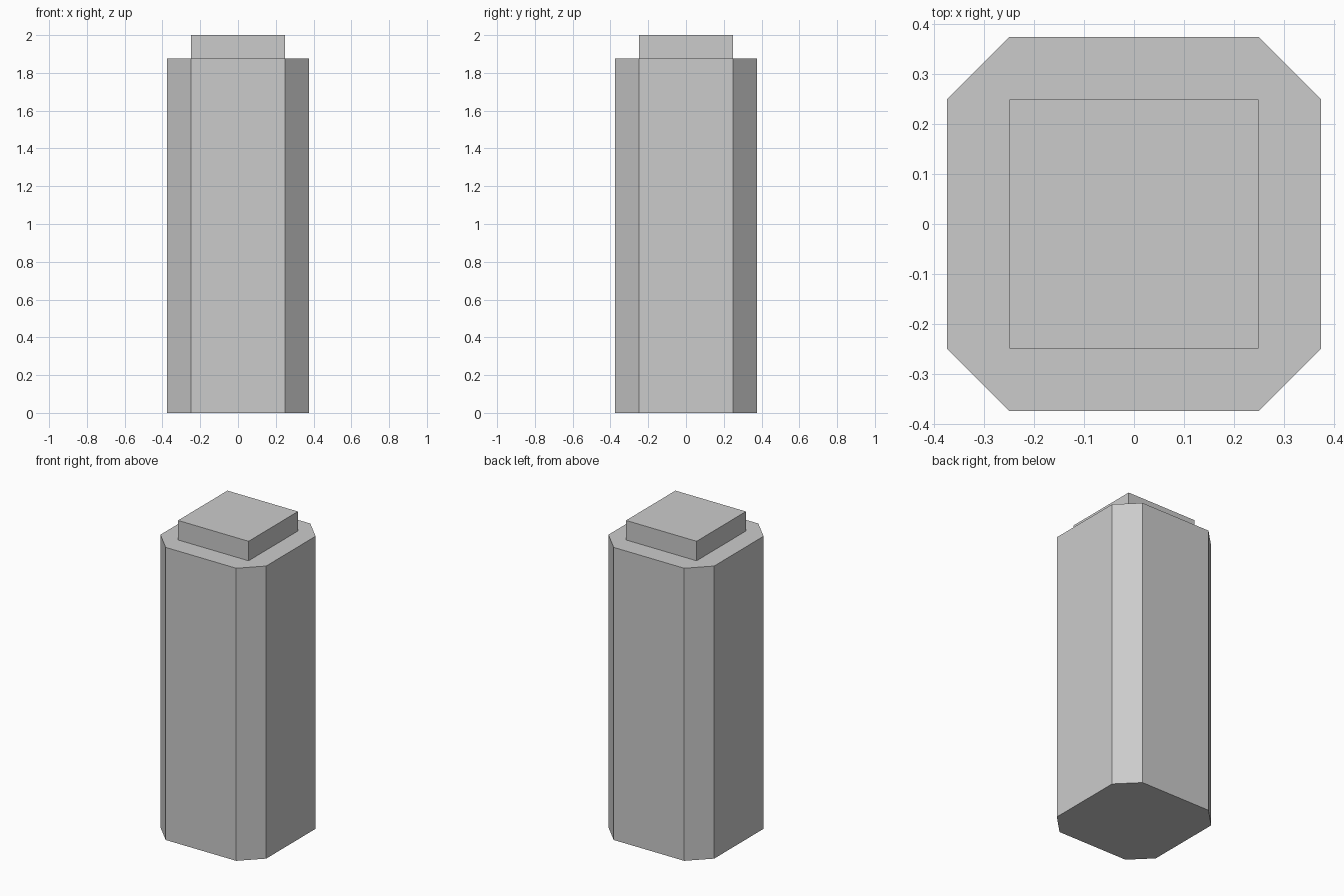
import bpy
import bmesh

if "Cube" in bpy.data.objects:
    bpy.data.objects.remove(bpy.data.objects["Cube"])

HALF = 0.375        # half width of the column
INNER = 0.25        # half width of the cap and of each flat column side
SHOULDER = 1.875    # height where the column ends and the cap begins
TOP = 2.0


def prism(name, outline, z0, z1):
    """Extrude a flat outline from z0 up to z1 as a closed, flat-shaded solid."""
    bm = bmesh.new()
    base = bm.faces.new([bm.verts.new((x, y, z0)) for x, y in outline])
    result = bmesh.ops.extrude_face_region(bm, geom=[base], use_keep_orig=True)
    verts = [v for v in result["geom"] if isinstance(v, bmesh.types.BMVert)]
    bmesh.ops.translate(bm, verts=verts, vec=(0, 0, z1 - z0))
    bmesh.ops.recalc_face_normals(bm, faces=bm.faces)
    mesh = bpy.data.meshes.new(name)
    bm.to_mesh(mesh)
    bm.free()
    obj = bpy.data.objects.new(name, mesh)
    bpy.context.collection.objects.link(obj)
    return obj


# Square outline with cut corners: one side's two points, turned four times
octagon = []
side = [(HALF, -INNER), (HALF, INNER)]
for _ in range(4):
    octagon += side
    side = [(-y, x) for x, y in side]

square = [(-INNER, -INNER), (INNER, -INNER), (INNER, INNER), (-INNER, INNER)]

# Main column with chamfered corners
prism("column", octagon, 0, SHOULDER)

# Raised square cap
prism("cap", square, SHOULDER, TOP)
